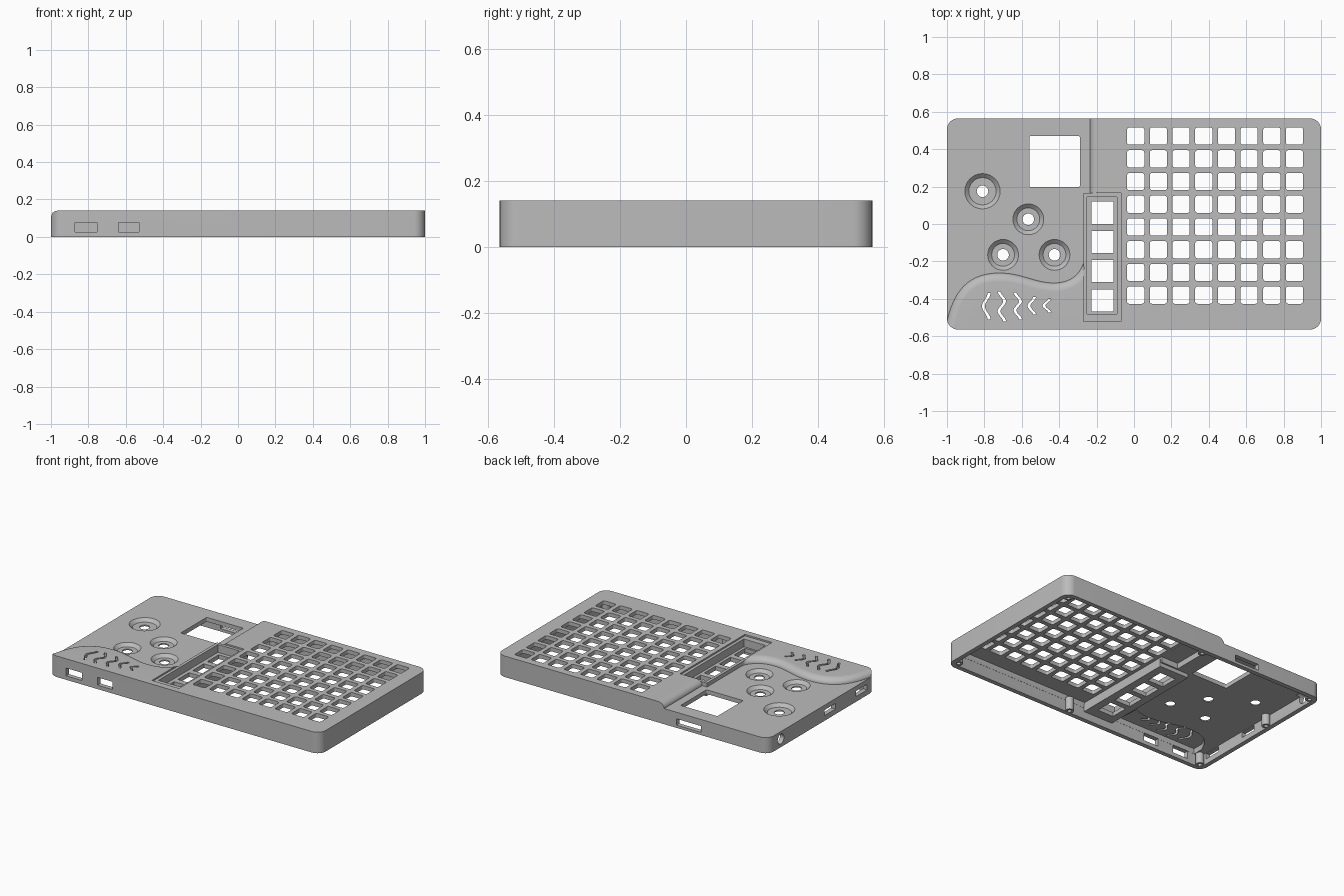
import bpy, bmesh, math
from mathutils import Vector
from mathutils.geometry import interpolate_bezier

if "Cube" in bpy.data.objects:
    bpy.data.objects.remove(bpy.data.objects["Cube"])

TOP, LOW = 0.14, 0.104        # heights of the raised and lowered decks
HALF_Y = 0.565
FILLET = 0.05

grey = bpy.data.materials.new("plain grey")
grey.use_nodes = True
grey.diffuse_color = (0.5, 0.5, 0.5, 1)
grey.node_tree.nodes["Principled BSDF"].inputs["Base Color"].default_value = (0.5, 0.5, 0.5, 1)


# ---- helpers ----
def rounded(x0, x1, y0, y1, r=0.012, seg=4):
    """Outline of a rectangle with rounded corners."""
    pts = []
    corners = [(x1 - r, y1 - r), (x0 + r, y1 - r), (x0 + r, y0 + r), (x1 - r, y0 + r)]
    for i, (cx, cy) in enumerate(corners):
        for k in range(seg + 1):
            a = (i + k / seg) * math.pi / 2
            pts.append((cx + r * math.cos(a), cy + r * math.sin(a)))
    return pts


def circle(cx, cy, r, n=32):
    return [(cx + r * math.cos(i * math.tau / n), cy + r * math.sin(i * math.tau / n)) for i in range(n)]


def at(outline, z):
    return [Vector((x, y, z)) for x, y in outline]


def prism(outline, z0, z1):
    return [at(outline, z0), at(outline, z1)]


def box(x0, x1, y0, y1, z0, z1):
    return prism([(x0, y0), (x1, y0), (x1, y1), (x0, y1)], z0, z1)


def loft_object(name, lofts):
    """One object made of closed lofts, each a list of rings."""
    bm = bmesh.new()
    for rings in lofts:
        rows = [[bm.verts.new(p) for p in ring] for ring in rings]
        n = len(rows[0])
        for a, b in zip(rows, rows[1:]):
            for i in range(n):
                j = (i + 1) % n
                bm.faces.new((a[i], a[j], b[j], b[i]))
        bm.faces.new(rows[0][::-1])
        bm.faces.new(rows[-1])
    bmesh.ops.recalc_face_normals(bm, faces=bm.faces)
    mesh = bpy.data.meshes.new(name)
    bm.to_mesh(mesh)
    bm.free()
    mesh.materials.append(grey)
    ob = bpy.data.objects.new(name, mesh)
    bpy.context.collection.objects.link(ob)
    return ob


def select(ob):
    bpy.ops.object.select_all(action='DESELECT')
    ob.select_set(True)
    bpy.context.view_layer.objects.active = ob


def combine(ob, lofts, operation='DIFFERENCE'):
    tool = loft_object("cutter", lofts)
    tool.hide_render = True
    mod = ob.modifiers.new("combine", 'BOOLEAN')
    mod.operation, mod.solver, mod.object = operation, 'EXACT', tool
    select(ob)
    bpy.ops.object.modifier_apply(modifier=mod.name)
    bpy.data.objects.remove(tool)


# ---- wavy edge of the raised front corner ----
knots = [((-1, -0.52), (-0.96, -0.34), (-0.87, -0.262), (-0.72, -0.262)),
         ((-0.72, -0.262), (-0.6, -0.262), (-0.53, -0.315), (-0.43, -0.315)),
         ((-0.43, -0.315), (-0.36, -0.315), (-0.3, -0.29), (-0.27, -0.21))]
wave = [Vector((-1.03, -0.62))]
for k in knots:
    wave += [p.to_2d() for p in interpolate_bezier(*[Vector(q) for q in k], 14)][:-1]
wave.append(Vector((-0.27, -0.21)))
inward = []
for i in range(len(wave)):
    t = (wave[min(i + 1, len(wave) - 1)] - wave[max(i - 1, 0)]).normalized()
    inward.append(Vector((t.y, -t.x)))
inward[-1] = Vector((0, -1))

# ---- shell, full height, then the lowered deck with a rounded shoulder ----
body = loft_object("case_shell", [prism(rounded(-1, 1, -HALF_Y, HALF_Y, 0.06, 8), 0, TOP)])

path = wave + [Vector(p) for p in [(-0.27, 0.165), (-0.235, 0.165), (-0.235, 0.7), (-1.2, 0.7), (-1.2, -0.62)]]
push = inward + [Vector(p) for p in [(0, 0), (1, 0), (1, 0), (0, 0), (0, 0)]]
rings = []
for k in range(9):
    a = k / 8 * math.pi / 2
    off = FILLET * (1 - math.cos(a))
    z = LOW + (TOP + 0.0005 - LOW) * math.sin(a)
    rings.append(at([p + d * off for p, d in zip(path, push)], z))
rings.append([Vector((p.x, p.y, 0.3)) for p in rings[-1]])
combine(body, [rings])

# ---- hollow underside, deeper below the raised decks ----
combine(body, [prism(rounded(-0.97, 0.97, -0.535, 0.535, 0.035, 6), -0.1, 0.076)])
wave_room = [p + d * 0.06 for p, d in zip(wave, inward)]
wave_room = [p for p in wave_room if -0.93 < p.x < -0.3 and p.y > -0.5]
wave_room += [Vector((-0.3, -0.534)), Vector((wave_room[0].x, -0.534))]
combine(body, [prism(wave_room, 0.05, 0.112),
               box(-0.06, 0.969, -0.534, 0.534, 0.05, 0.114)])
combine(body, [box(-0.185, -0.05, 0.19, 0.534, 0.05, 0.1135)])

# ---- sunken tray for the strip of four keys ----
combine(body, [box(-0.275, -0.055, -0.54, 0.18, 0.05, 0.1)], 'UNION')
combine(body, [box(-0.27, -0.07, -0.52, 0.165, 0.13, 0.3)])
combine(body, [box(-0.25, -0.09, -0.48, 0.145, 0.078, 0.3)])

# ---- dished round buttons ----
dishes = [(-0.81, 0.175, 0.095), (-0.565, 0.025, 0.083), (-0.70, -0.165, 0.083), (-0.425, -0.165, 0.083)]
combine(body, [[at(circle(x, y, r - 0.022), 0.084), at(circle(x, y, r), LOW + 0.0005),
                at(circle(x, y, r), 0.3)] for x, y, r in dishes])

# ---- through openings: button holes, key grid, tray keys, screen ----
holes = [prism(circle(x, y, 0.031, 24), -0.1, 0.3) for x, y, r in dishes]
for i in range(8):
    for j in range(8):
        x, y = 0.009 + i * 0.1213, 0.47 - j * 0.1215
        holes.append(prism(rounded(x - 0.046, x + 0.046, y - 0.046, y + 0.046), -0.1, 0.3))
for j in range(4):
    y = 0.06 - j * 0.156
    holes.append(box(-0.226, -0.109, y - 0.059, y + 0.059, -0.1, 0.3))
holes.append(prism(rounded(-0.56, -0.29, 0.198, 0.47, 0.006), -0.1, 0.3))

# ---- squiggly vents: centre x, top y, bottom y, half waves, phase ----
for cx, y0, y1, n, ph in [(-0.79, -0.37, -0.51, 2, 0), (-0.707, -0.36, -0.52, 3, math.pi),
                          (-0.622, -0.365, -0.51, 3, math.pi), (-0.547, -0.39, -0.485, 2, 0),
                          (-0.467, -0.4, -0.472, 2, 0)]:
    mid = [(cx + 0.015 * math.cos(n * math.pi * k / 16 + ph), y0 + (y1 - y0) * k / 16) for k in range(17)]
    holes.append(prism([(x - 0.008, y) for x, y in mid] + [(x + 0.008, y) for x, y in mid[::-1]], -0.1, 0.3))
combine(body, holes)

# ---- sockets in the walls ----
sockets = [box(x0, x1, -0.7, -0.5, 0.026, 0.078) for x0, x1 in [(-0.872, -0.755), (-0.64, -0.528)]]
sockets.append(box(-0.505, -0.325, 0.5, 0.7, 0.018, 0.06))
sockets += [box(-1.2, -0.94, y - 0.058, y + 0.058, 0.035, 0.072) for y in (-0.085, -0.42)]
sockets.append([[Vector((x, y, z)) for y, z in circle(0.43, 0.055, 0.033, 24)] for x in (-1.2, -0.94)])
combine(body, sockets)

# ---- screw posts under the deck ----
spots = [(sx * 0.95, sy * 0.515) for sx in (-1, 1) for sy in (-1, 1)]
spots += [(0.07, -0.522), (-0.1, 0.522), (-0.955, 0.1)]
posts = loft_object("screw_posts", [[at(circle(x, y, 0.026, 20), 0.09), at(circle(x, y, 0.026, 20), 0.003),
                                     at(circle(x, y, 0.013, 20), 0.003), at(circle(x, y, 0.013, 20), 0.06)]
                                    for x, y in spots])

for ob in (body, posts):
    select(ob)
    bpy.ops.object.shade_smooth_by_angle(angle=math.radians(30))
